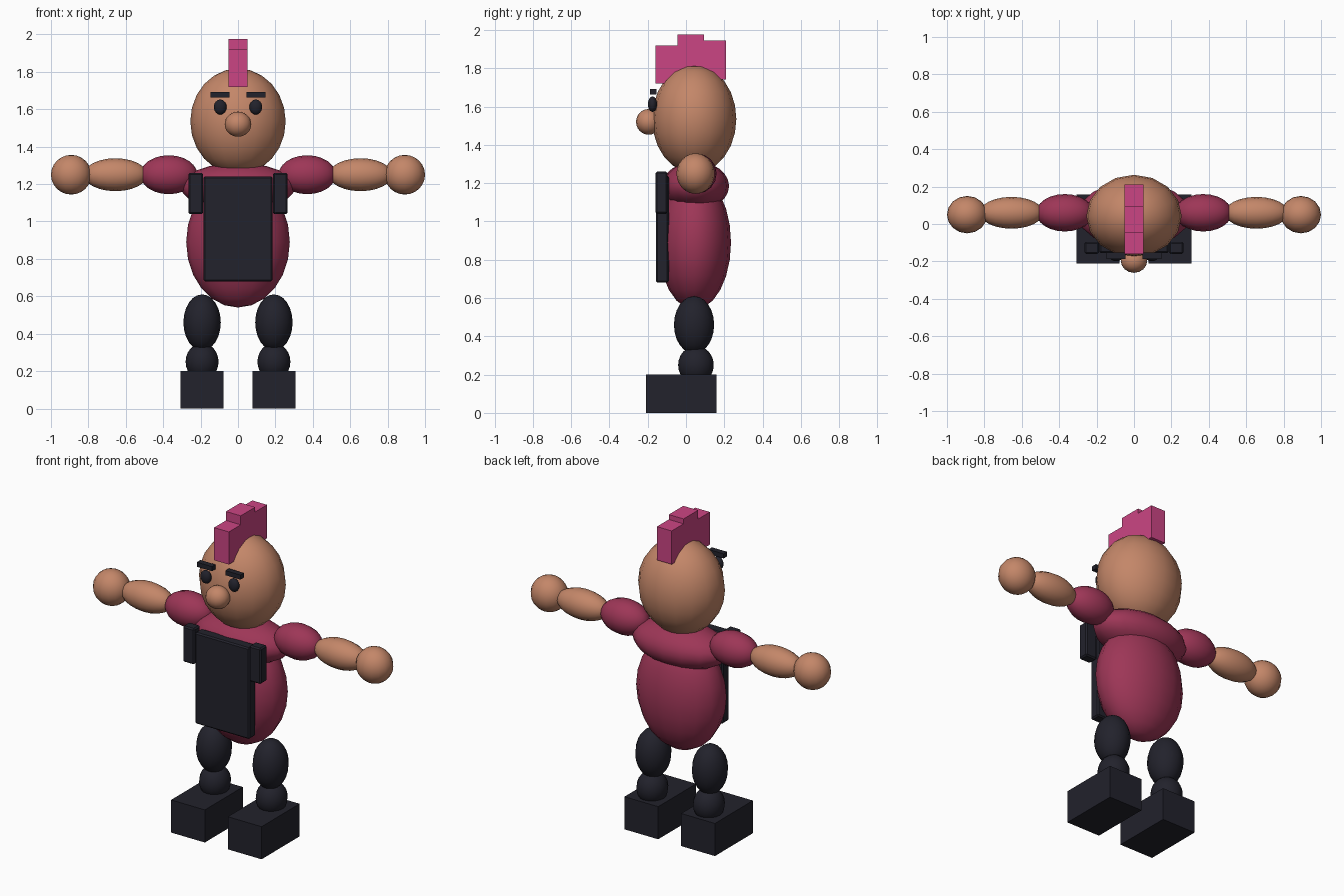
import bpy, bmesh, math
from mathutils import Matrix, Vector

if "Cube" in bpy.data.objects:
    bpy.data.objects.remove(bpy.data.objects["Cube"])


def material(name, rgb):
    m = bpy.data.materials.new(name)
    m.diffuse_color = (*rgb, 1)
    m.use_nodes = True
    m.node_tree.nodes["Principled BSDF"].inputs["Base Color"].default_value = m.diffuse_color
    return m


SKIN = material("skin", (0.55, 0.24, 0.14))
SHIRT = material("maroon_cloth", (0.34, 0.037, 0.095))
DARK = material("charcoal", (0.016, 0.016, 0.025))
HAIR = material("pink_hair", (0.60, 0.06, 0.23))


def finish(name, bm, mat):
    mesh = bpy.data.meshes.new(name)
    bmesh.ops.recalc_face_normals(bm, faces=bm.faces)
    bm.to_mesh(mesh)
    bm.free()
    ob = bpy.data.objects.new(name, mesh)
    bpy.context.collection.objects.link(ob)
    mesh.materials.append(mat)
    return ob


def ellipsoid(name, centre, radii, mat, axis="Z", segments=16, rings=12):
    """Smooth ellipsoid whose poles lie on the given axis."""
    bm = bmesh.new()
    bmesh.ops.create_uvsphere(bm, u_segments=segments, v_segments=rings, radius=1)
    turn = Matrix.Identity(4)
    if axis != "Z":
        turn = Matrix.Rotation(math.pi / 2, 4, "Y" if axis == "X" else "X")
    bm.transform(Matrix.Translation(Vector(centre)) @ Matrix.Diagonal((*radii, 1)) @ turn)
    for f in bm.faces:
        f.smooth = True
    return finish(name, bm, mat)


def box(name, lo, hi, mat, bevel=0.0):
    """Box between two corners, with optional small bevel."""
    lo, hi = Vector(lo), Vector(hi)
    bm = bmesh.new()
    bmesh.ops.create_cube(bm, size=1)
    bm.transform(Matrix.Translation((lo + hi) / 2) @ Matrix.Diagonal((*(hi - lo), 1)))
    ob = finish(name, bm, mat)
    if bevel:
        mod = ob.modifiers.new("soft_edges", "BEVEL")
        mod.width = bevel
        mod.segments = 1
    return ob


# Head and nose
ellipsoid("head", (0, 0.043, 1.535), (0.255, 0.22, 0.283), SKIN)
ellipsoid("nose", (0, -0.195, 1.52), (0.071, 0.066, 0.067), SKIN)

# Stepped mohawk
for name, y0, y1, z0, z1 in (("mohawk_front", -0.16, -0.045, 1.72, 1.92),
                             ("mohawk_middle", -0.045, 0.095, 1.77, 1.975),
                             ("mohawk_back", 0.095, 0.21, 1.74, 1.945)):
    box(name, (-0.05, y0, z0), (0.05, y1, z1), HAIR)

# Torso and chest
ellipsoid("torso", (0, 0.045, 0.89), (0.277, 0.19, 0.35), SHIRT)
ellipsoid("chest", (0, 0.05, 1.185), (0.305, 0.175, 0.128), SHIRT)

# Front panel
box("front_panel", (-0.185, -0.156, 0.68), (0.185, -0.09, 1.24), DARK, 0.008)

# Paired parts
for side, s in (("left", 1), ("right", -1)):
    def pair_box(name, x0, x1, y0, y1, z0, z1, bevel=0.0):
        xs = sorted((s * x0, s * x1))
        box(f"{side}_{name}", (xs[0], y0, z0), (xs[1], y1, z1), DARK, bevel)

    # Arms
    ellipsoid(f"{side}_upper_arm", (s * 0.37, 0.06, 1.25), (0.153, 0.1, 0.104), SHIRT, "X")
    ellipsoid(f"{side}_forearm", (s * 0.655, 0.06, 1.25), (0.17, 0.085, 0.088), SKIN, "X")
    ellipsoid(f"{side}_hand", (s * 0.892, 0.05, 1.25), (0.108, 0.1, 0.106), SKIN)
    # Legs and shoes
    ellipsoid(f"{side}_thigh", (s * 0.192, 0.042, 0.46), (0.1, 0.105, 0.15), DARK)
    ellipsoid(f"{side}_shin", (s * 0.192, 0.052, 0.25), (0.088, 0.093, 0.1), DARK)
    pair_box("shoe", 0.078, 0.307, -0.21, 0.158, 0.0, 0.2)
    # Shoulder tabs
    pair_box("shoulder_tab", 0.187, 0.265, -0.16, -0.096, 1.04, 1.26, 0.008)
    # Eyes and brows
    ellipsoid(f"{side}_eye", (s * 0.095, -0.175, 1.612), (0.034, 0.024, 0.04), DARK)
    pair_box("brow", 0.045, 0.148, -0.187, -0.153, 1.664, 1.692)
